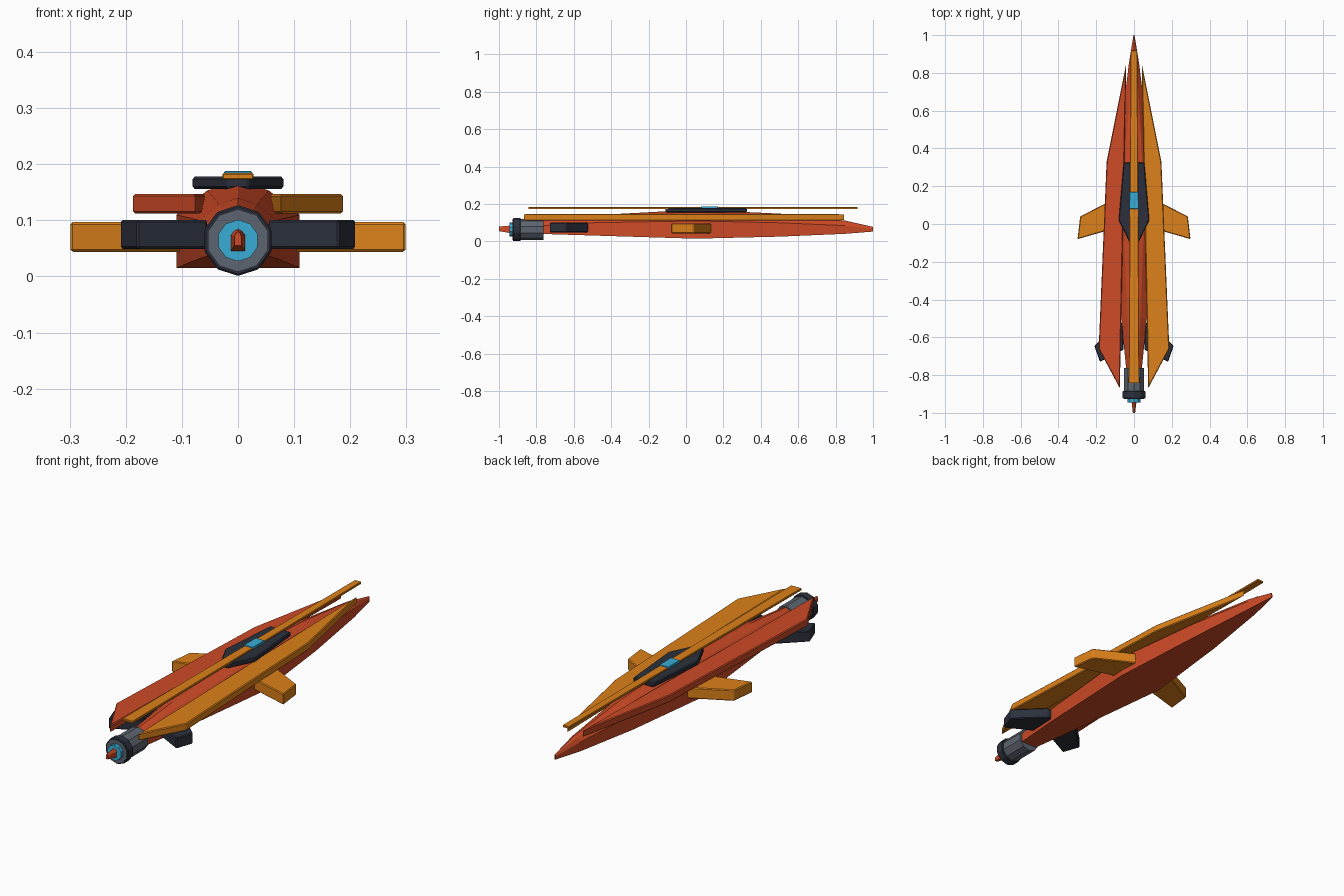
import bpy, bmesh, math
from mathutils import Matrix

if "Cube" in bpy.data.objects:
    bpy.data.objects.remove(bpy.data.objects["Cube"])


def material(name, r, g, b):
    m = bpy.data.materials.new(name)
    m.diffuse_color = (r, g, b, 1)
    m.use_nodes = True
    m.node_tree.nodes["Principled BSDF"].inputs["Base Color"].default_value = m.diffuse_color
    return m


RED = material("red", 0.62, 0.07, 0.02)
ORANGE = material("orange", 0.72, 0.22, 0.01)
DARK = material("dark", 0.025, 0.03, 0.045)
STEEL = material("steel", 0.11, 0.13, 0.16)
CYAN = material("cyan", 0.04, 0.42, 0.68)


def finish(name, bm, mat, bevel=0):
    bmesh.ops.recalc_face_normals(bm, faces=bm.faces)
    me = bpy.data.meshes.new(name)
    bm.to_mesh(me)
    bm.free()
    me.materials.append(mat)
    ob = bpy.data.objects.new(name, me)
    bpy.context.collection.objects.link(ob)
    if bevel:
        mod = ob.modifiers.new("bevel", "BEVEL")
        mod.width = bevel
        mod.segments = 1
        mod.limit_method = "ANGLE"
    return ob


def slab(name, outline, z0, z1, mat, side=1, bevel=0.004):
    """Extrude a plan outline from z0 to z1; side=-1 mirrors it."""
    bm = bmesh.new()
    face = bm.faces.new([bm.verts.new((side * x, y, z0)) for x, y in outline])
    ext = bmesh.ops.extrude_face_region(bm, geom=[face])
    bmesh.ops.translate(bm, vec=(0, 0, z1 - z0),
                        verts=[v for v in ext["geom"] if isinstance(v, bmesh.types.BMVert)])
    return finish(name, bm, mat, bevel)


def symmetric(half):
    return half + [(-x, y) for x, y in reversed(half)]


def drum(name, radius, y0, y1, mat, bevel=0):
    """Ten-sided cylinder along y with a point at the top and bottom."""
    bm = bmesh.new()
    bmesh.ops.create_cone(bm, cap_ends=True, segments=10, radius1=radius,
                          radius2=radius, depth=y1 - y0)
    bm.transform(Matrix.Translation((0, (y0 + y1) / 2, 0.064)) @ Matrix.Rotation(math.pi / 2, 4, "X"))
    top = max(v.co.z for v in bm.verts)
    if top < 0.064 + radius * 0.99:
        bm.transform(Matrix.Translation((0, 0, 0.064)) @ Matrix.Rotation(math.pi / 10, 4, "Y")
                     @ Matrix.Translation((0, 0, -0.064)))
    return finish(name, bm, mat, bevel)


# Hull: stations of (y, half width, bottom, shoulder, ridge)
stations = [
    (-1.00, .006, .055, .072, .080),
    (-0.94, .013, .045, .074, .085),
    (-0.76, .042, .040, .085, .115),
    (-0.50, .068, .032, .100, .140),
    (0.05, .110, .015, .110, .170),
    (0.50, .070, .026, .100, .149),
    (0.85, .027, .041, .085, .112),
    (1.00, .003, .053, .068, .078),
]
bm = bmesh.new()
rings = []
for y, w, b, s, t in stations:
    m = s + (t - s) * 0.72
    section = [(-w, b), (w, b), (w, s), (w * .5, m), (0, t), (-w * .5, m), (-w, s)]
    rings.append([bm.verts.new((x, y, z)) for x, z in section])
for a, c in zip(rings, rings[1:]):
    for i in range(7):
        j = (i + 1) % 7
        bm.faces.new((a[i], a[j], c[j], c[i]))
bm.faces.new(rings[0])
bm.faces.new(rings[-1])
finish("hull", bm, RED)

# Paired deck plates, wings and fins
plate = [(.041, .85), (.145, .33), (.187, -.66), (.075, -.87)]
wing = [(.09, .14), (.285, .04), (.299, -.08), (.09, -.02)]
fin = [(.06, -.525), (.085, -.525), (.210, -.645), (.180, -.730), (.055, -.665)]
for side, label, colour in ((-1, "left", RED), (1, "right", ORANGE)):
    slab(label + "_deck_plate", plate, .112, .147, colour, side)
    slab(label + "_wing", wing, .044, .097, ORANGE, side)
    slab(label + "_fin", fin, .049, .101, DARK, side)

# Canopy, top spar and window
slab("canopy", symmetric([(.055, .325), (.081, .02), (.018, -.11)]), .156, .178, DARK)
slab("top_spar", symmetric([(.017, .918), (.028, -.843)]), .173, .184, ORANGE, bevel=.002)
slab("window", symmetric([(.024, .17), (.025, .08)]), .176, .188, CYAN, bevel=.002)

# Engine at the front end
drum("engine_body", .056, -.927, -.762, STEEL)
drum("engine_ring", .063, -.924, -.885, DARK, .003)
drum("engine_glow", .037, -.944, -.90, CYAN)
